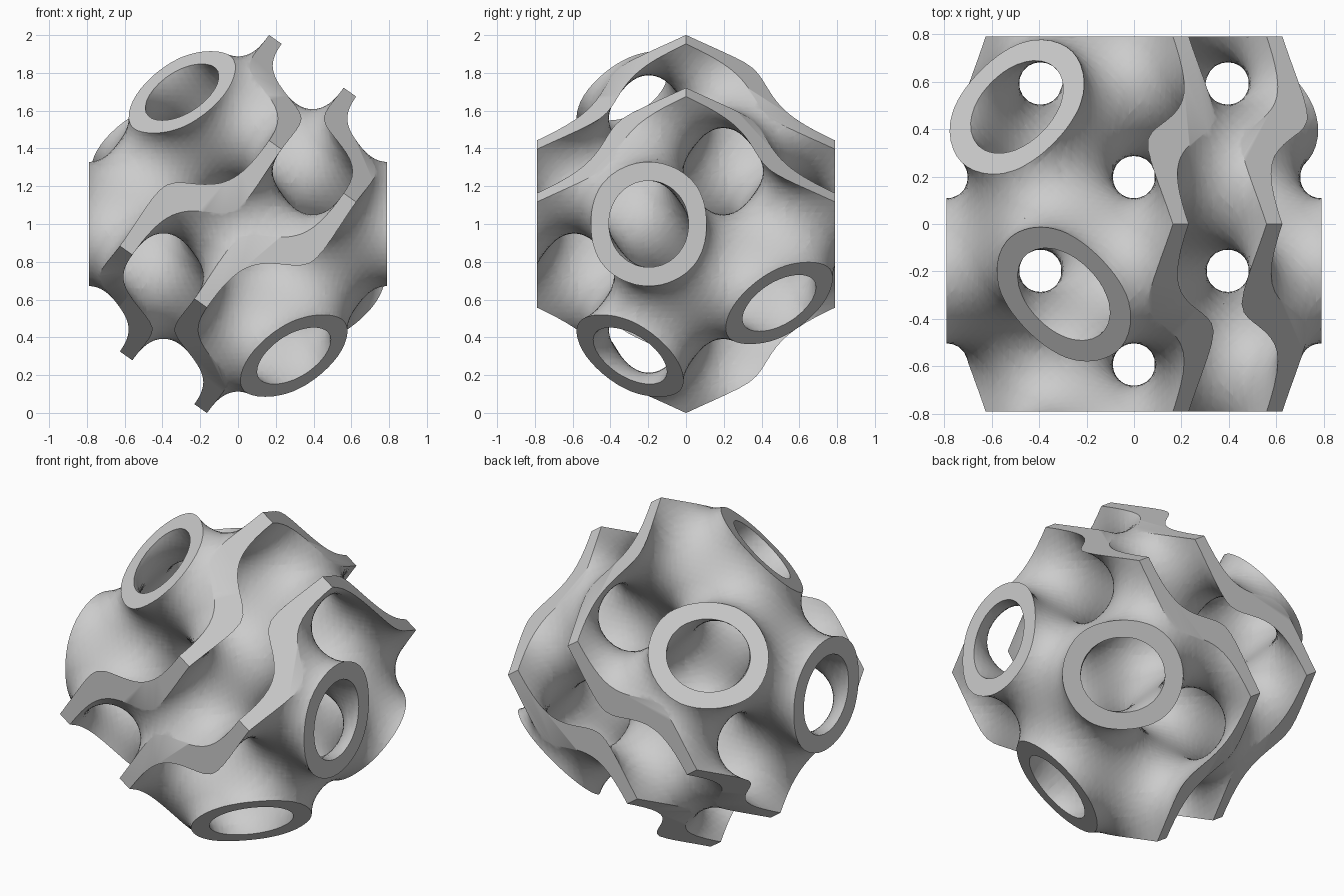
import bpy, bmesh, math
from itertools import product, permutations
from mathutils import Vector

if "Cube" in bpy.data.objects:
    bpy.data.objects.remove(bpy.data.objects["Cube"])

S = 1.117            # rhombic dodecahedron size, also one gyroid period
T = 0.39             # half thickness of the wall, in field units
N = 36               # grid steps per period
H = S / N
R = N + 4            # grid half extent, in steps
M = 2 * R + 1
FAR = 99.0


def to_world(a, b, c):
    """Lattice axes -> world axes (45 degree turn about z, lifted to the ground)."""
    return Vector(((a - b) / math.sqrt(2), (a + b) / math.sqrt(2), c + 1))


def wave(phase):
    ang = [2 * math.pi * i / N + phase for i in range(-R, R + 1)]
    return [math.sin(q) for q in ang], [math.cos(q) for q in ang]


# Gyroid field on a grid, centred on a node of the labyrinth
sa, ca = wave(math.pi / 4)
sb, cb = wave(-math.pi / 4)
sc, cc = wave(3 * math.pi / 4)
limit = N + 2.5
field = []
for i in range(M):
    for j in range(M):
        u, v = abs(i - R), abs(j - R)
        for k in range(M):
            w = abs(k - R)
            if u + v > limit or u + w > limit or v + w > limit:
                field.append(FAR)
            else:
                field.append(sa[i] * cb[j] + sb[j] * cc[k] + sc[k] * ca[i])
inside = [1 if abs(f) < T else 0 for f in field]

# Wall surface by slicing each grid cell into six tetrahedra
step = (M * M, M, 1)
tets = [(0, step[p[0]], step[p[0]] + step[p[1]], sum(step)) for p in permutations(range(3))]
corners = [x * step[0] + y * step[1] + z for x, y, z in product((0, 1), repeat=3)]
verts, faces, cache = [], [], {}


def grid_point(n):
    return Vector((n // (M * M) - R, n // M % M - R, n % M - R)) * H


def crossing(p, q):
    """Vertex where the edge from inside node p to outside node q leaves the wall."""
    key = (p, q)
    if key not in cache:
        fp, fq = field[p], field[q]
        r = 0.5 if fq == FAR else (math.copysign(T, fq) - fp) / (fq - fp)
        cache[key] = len(verts)
        verts.append(to_world(*grid_point(p).lerp(grid_point(q), r)))
    return cache[key]


for i in range(M - 1):
    for j in range(M - 1):
        base = i * step[0] + j * step[1]
        for n in range(base, base + M - 1):
            if not 0 < sum([inside[n + o] for o in corners]) < 8:
                continue
            for tet in tets:
                ins = [n + o for o in tet if inside[n + o]]
                outs = [n + o for o in tet if not inside[n + o]]
                if len(ins) == 1:
                    faces.append([crossing(ins[0], q) for q in outs])
                elif len(ins) == 3:
                    faces.append([crossing(p, outs[0]) for p in ins])
                elif len(ins) == 2:
                    c0, c1, c2, c3 = [crossing(p, q) for p, q in
                                      ((ins[0], outs[0]), (ins[0], outs[1]),
                                       (ins[1], outs[1]), (ins[1], outs[0]))]
                    faces += [[c0, c1, c2], [c0, c2, c3]]

mesh = bpy.data.meshes.new("gyroid_wall")
mesh.from_pydata(verts, [], faces)
bm = bmesh.new()
bm.from_mesh(mesh)
bmesh.ops.recalc_face_normals(bm, faces=bm.faces[:])
bm.to_mesh(mesh)
bm.free()
wall = bpy.data.objects.new("gyroid_wall", mesh)
bpy.context.collection.objects.link(wall)

# Rhombic dodecahedron that trims the wall
bm = bmesh.new()
for p in product((-S / 2, S / 2), repeat=3):
    bm.verts.new(to_world(*p))
for axis in range(3):
    for sign in (-S, S):
        p = [0, 0, 0]
        p[axis] = sign
        bm.verts.new(to_world(*p))
bmesh.ops.convex_hull(bm, input=bm.verts[:])
bmesh.ops.recalc_face_normals(bm, faces=bm.faces[:])
cut_mesh = bpy.data.meshes.new("trim_solid")
bm.to_mesh(cut_mesh)
bm.free()
cutter = bpy.data.objects.new("trim_solid", cut_mesh)
cutter.hide_render = True
bpy.context.collection.objects.link(cutter)

mod = wall.modifiers.new("trim", 'BOOLEAN')
mod.operation = 'INTERSECT'
mod.object = cutter
for solver in ('MANIFOLD', 'EXACT'):
    mod.solver = solver
    bpy.context.view_layer.update()
    dg = bpy.context.evaluated_depsgraph_get()
    trimmed = bpy.data.meshes.new_from_object(wall.evaluated_get(dg))
    if len(trimmed.polygons) > 1000 and max(abs(v.co.x) for v in trimmed.vertices) < 0.8:
        break
wall.modifiers.clear()
wall.data = trimmed
bpy.data.objects.remove(cutter)

# Tidy slivers and shade: smooth walls, crisp cut faces
bm = bmesh.new()
bm.from_mesh(trimmed)
bmesh.ops.remove_doubles(bm, verts=bm.verts[:], dist=0.0015)
bm.to_mesh(trimmed)
bm.free()
bpy.context.view_layer.objects.active = wall
wall.select_set(True)
bpy.ops.object.shade_smooth_by_angle(angle=math.radians(35))
